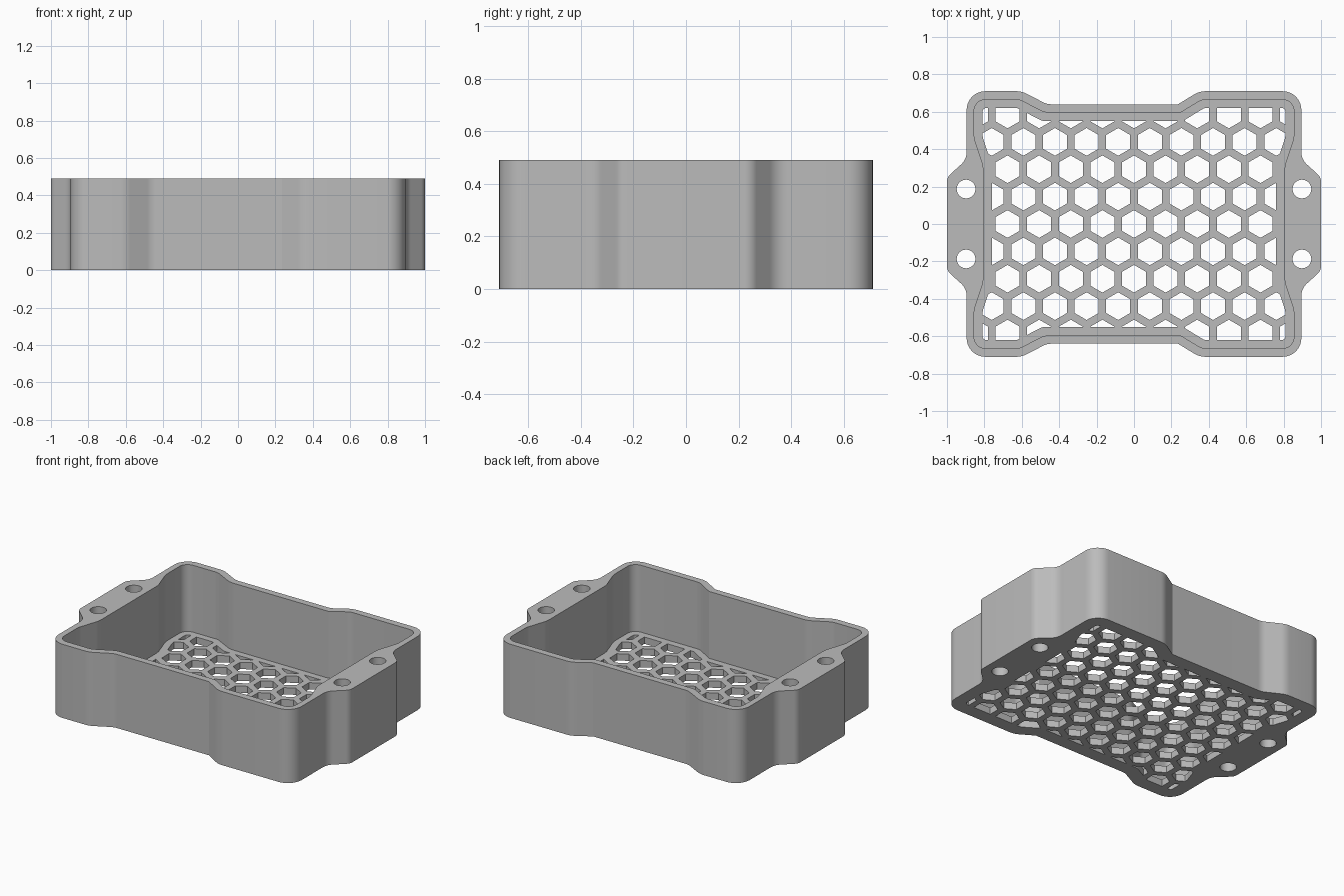
import bpy, bmesh, math
from mathutils import Vector

HEIGHT, FLOOR, LIP = 0.49, 0.045, 0.045
PITCH, HEX_RADIUS = 0.169, 0.074

if "Cube" in bpy.data.objects:
    bpy.data.objects.remove(bpy.data.objects["Cube"], do_unlink=True)

grey = bpy.data.materials.new("grey plastic")
grey.use_nodes = True
grey.diffuse_color = (0.5, 0.5, 0.5, 1)
grey.node_tree.nodes["Principled BSDF"].inputs["Base Color"].default_value = (0.5, 0.5, 0.5, 1)


def front_back(half):
    """Close a back-half outline (x, y, corner radius) with its mirrored front half."""
    return half + [(x, -y, r) for x, y, r in reversed(half)]


def inset(corners, d):
    """Shift every side of a counter-clockwise outline inward by d."""
    result, n = [], len(corners)
    for i, (x, y, r) in enumerate(corners):
        p = Vector((x, y))
        a = (p - Vector(corners[i - 1][:2])).normalized()
        b = (Vector(corners[(i + 1) % n][:2]) - p).normalized()
        na, nb = Vector((-a.y, a.x)), Vector((-b.y, b.x))
        q = p + (na + nb) * d / (1 + na.dot(nb))
        result.append((q.x, q.y, r and max(r - d, 0.02)))
    return result


def fillet(corners, steps=8):
    """Turn (x, y, radius) corners into a rounded polygon."""
    points, n = [], len(corners)
    for i, (x, y, r) in enumerate(corners):
        p = Vector((x, y))
        if r == 0:
            points.append(p)
            continue
        a = (Vector(corners[i - 1][:2]) - p).normalized()
        b = (Vector(corners[(i + 1) % n][:2]) - p).normalized()
        half = a.angle(b) / 2
        centre = p + (a + b).normalized() * r / math.sin(half)
        start = p + a * r / math.tan(half) - centre
        end = p + b * r / math.tan(half) - centre
        sweep = math.atan2(start.x * end.y - start.y * end.x, start.dot(end))
        for k in range(steps + 1):
            t = sweep * k / steps
            c, s = math.cos(t), math.sin(t)
            points.append(centre + Vector((start.x * c - start.y * s,
                                           start.x * s + start.y * c)))
    return points


def disc(x, y, radius, sides):
    """Regular polygon with a vertex pointing along +y."""
    angles = [math.pi / 2 + math.tau * k / sides for k in range(sides)]
    return [Vector((x + radius * math.cos(t), y + radius * math.sin(t))) for t in angles]


def prisms(name, polygons, bottom, top):
    """Extrude closed polygons upward into one object."""
    bm = bmesh.new()
    for polygon in polygons:
        face = bm.faces.new([bm.verts.new((p.x, p.y, bottom)) for p in polygon])
        grown = bmesh.ops.extrude_face_region(bm, geom=[face])["geom"]
        verts = [g for g in grown if isinstance(g, bmesh.types.BMVert)]
        bmesh.ops.translate(bm, verts=verts, vec=(0, 0, top - bottom))
    bmesh.ops.recalc_face_normals(bm, faces=bm.faces)
    mesh = bpy.data.meshes.new(name)
    bm.to_mesh(mesh)
    bm.free()
    obj = bpy.data.objects.new(name, mesh)
    bpy.context.collection.objects.link(obj)
    mesh.materials.append(grey)
    return obj


def combine(target, cutter, operation):
    """Apply a boolean and discard the cutter."""
    cutter.hide_render = True
    mod = target.modifiers.new(operation.lower(), "BOOLEAN")
    mod.operation, mod.object, mod.solver = operation, cutter, "EXACT"
    graph = bpy.context.evaluated_depsgraph_get()
    mesh = bpy.data.meshes.new_from_object(target.evaluated_get(graph))
    target.modifiers.clear()
    target.data = mesh
    bpy.data.objects.remove(cutter, do_unlink=True)


# Outer wall with mounting ears on both sides and a recess front and back
outer = front_back([
    (1.0, 0.25, 0.06), (0.895, 0.345, 0.09), (0.895, 0.71, 0.1),
    (0.35, 0.71, 0.12), (0.235, 0.64, 0), (-0.465, 0.64, 0.1), (-0.6, 0.71, 0.12),
    (-0.895, 0.71, 0.1), (-0.895, 0.345, 0.09), (-1.0, 0.25, 0.06)])

# Inner wall, pinched beside the ears
inner = front_back([
    (0.805, 0.31, 0.15), (0.855, 0.46, 0.15), (0.855, 0.665, 0.06),
    (0.363, 0.665, 0.08), (0.248, 0.595, 0), (-0.478, 0.595, 0.12), (-0.613, 0.665, 0.08),
    (-0.855, 0.665, 0.06), (-0.855, 0.46, 0.15), (-0.805, 0.31, 0.15)])

tray = prisms("vented_tray", [fillet(outer)], 0, HEIGHT)
cavity = prisms("cavity_cutter", [fillet(inner)], FLOOR, HEIGHT + 0.1)
combine(tray, cavity, "DIFFERENCE")

# Screw holes through the ears
holes = [disc(sx * 0.898, sy * 0.187, 0.05, 32) for sx in (-1, 1) for sy in (-1, 1)]
combine(tray, prisms("screw_hole_cutter", holes, -0.1, HEIGHT + 0.1), "DIFFERENCE")

# Honeycomb floor vents, trimmed to leave a solid rim
vents = []
for row in range(-5, 6):
    for column in range(-6, 7):
        x = (column + 0.5 * (row % 2)) * PITCH
        vents.append(disc(x, row * PITCH * math.sqrt(0.75), HEX_RADIUS, 6))
vent_cutter = prisms("vent_cutter", vents, -0.1, FLOOR + 0.1)
rim = prisms("rim_trim", [fillet(inset(inner, LIP))], -0.05, FLOOR + 0.05)
combine(vent_cutter, rim, "INTERSECT")
combine(tray, vent_cutter, "DIFFERENCE")

# Smooth rounded walls, crisp rims
bpy.ops.object.select_all(action="DESELECT")
tray.select_set(True)
bpy.context.view_layer.objects.active = tray
bpy.ops.object.shade_smooth_by_angle(angle=math.radians(30))
